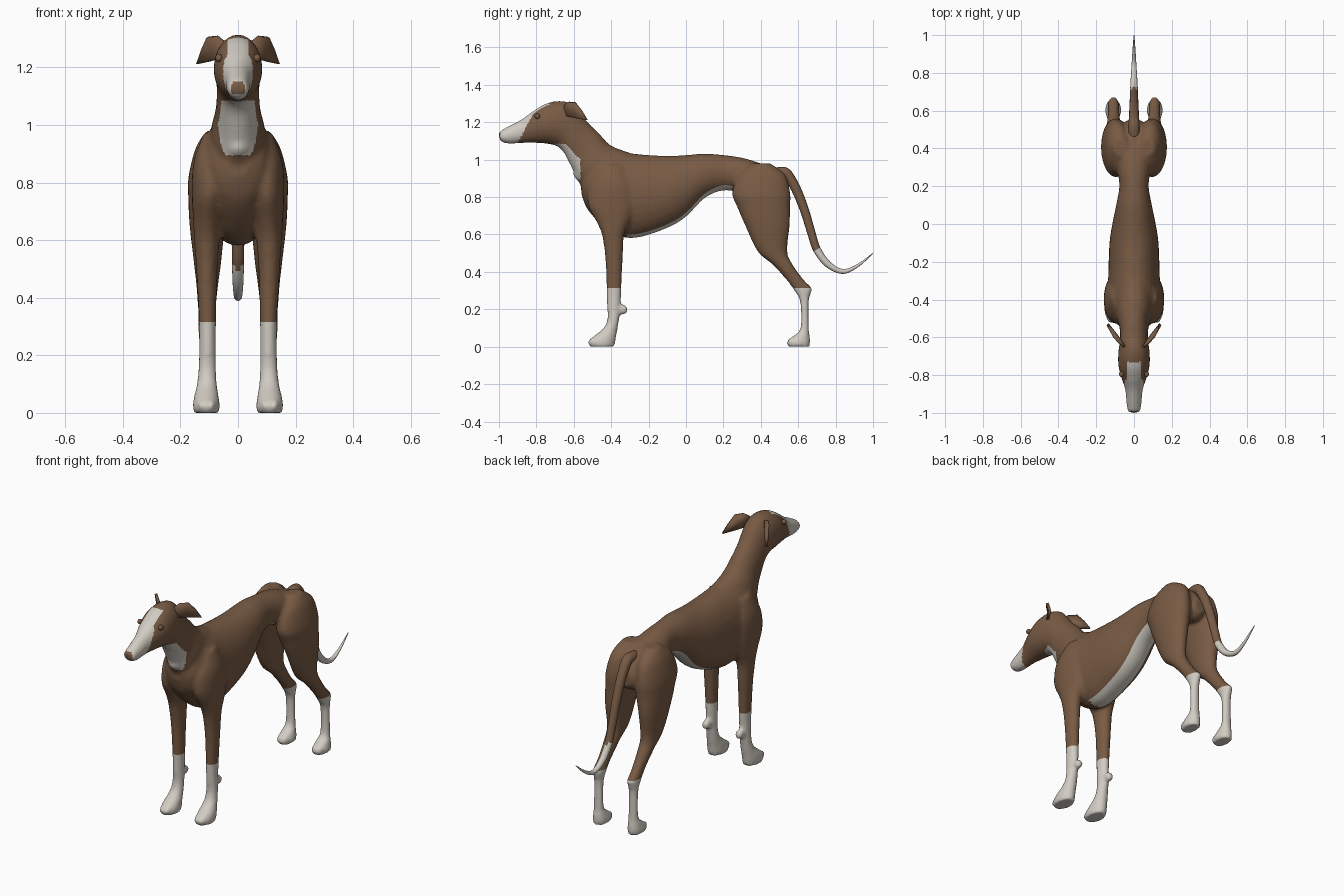
import bpy
import bmesh
import math
from mathutils import Matrix, Vector

cube = bpy.data.objects.get("Cube")
if cube:
    bpy.data.objects.remove(cube)


def make_material(name, color):
    mat = bpy.data.materials.new(name)
    mat.use_nodes = True
    mat.diffuse_color = color
    mat.node_tree.nodes["Principled BSDF"].inputs["Base Color"].default_value = color
    return mat


BROWN, WHITE = 0, 1
materials = [make_material("brown coat", (0.19, 0.105, 0.058, 1)),
             make_material("white markings", (0.64, 0.60, 0.54, 1))]


def spline(rows, steps=5):
    """Smooth interpolation through a list of equally long tuples."""
    result = []
    for i in range(len(rows) - 1):
        a, b, c, d = (rows[max(0, i - 1)], rows[i], rows[i + 1],
                      rows[min(len(rows) - 1, i + 2)])
        for s in range(steps):
            t = s / steps
            result.append([q + 0.5 * t * (r - p + t * (2 * p - 5 * q + 4 * r - v
                           + t * (3 * (q - r) + v - p)))
                           for p, q, r, v in zip(a, b, c, d)])
    result.append(list(rows[-1]))
    return result


def loft(bm, sections, side=1, sides=28):
    """Skin ellipses given by two outline points (y, z), centre x and half width."""
    rings = []
    for py, pz, qy, qz, x, w in spline(sections):
        ring = []
        for k in range(sides):
            a = 2 * math.pi * k / sides
            c, s = math.cos(a) / 2, math.sin(a)
            ring.append(bm.verts.new((side * (x + w * s),
                                      (py + qy) / 2 + (py - qy) * c,
                                      (pz + qz) / 2 + (pz - qz) * c)))
        rings.append(ring)
    for r0, r1 in zip(rings, rings[1:]):
        for k in range(sides):
            n = (k + 1) % sides
            bm.faces.new((r0[k], r0[n], r1[n], r1[k]))
    bm.faces.new(rings[0][::-1])
    bm.faces.new(rings[-1])


def ball(bm, center, scale):
    bmesh.ops.create_uvsphere(bm, u_segments=16, v_segments=10, radius=1,
                              matrix=Matrix.Translation(center) @ Matrix.Diagonal((*scale, 1)))


def add_object(name, bm, smooth=True):
    bmesh.ops.recalc_face_normals(bm, faces=bm.faces[:])
    for face in bm.faces:
        face.smooth = smooth
    mesh = bpy.data.meshes.new(name)
    bm.to_mesh(mesh)
    bm.free()
    for mat in materials:
        mesh.materials.append(mat)
    obj = bpy.data.objects.new(name, mesh)
    bpy.context.collection.objects.link(obj)
    return obj


# Trunk: y, top, bottom, half width
trunk = [(-.56, .90, .82, .04), (-.53, .98, .74, .09), (-.46, 1.05, .66, .122),
         (-.37, 1.045, .595, .138), (-.26, 1.03, .583, .136), (-.1, 1.02, .635, .13),
         (0, 1.025, .695, .115), (.1, 1.032, .795, .095), (.2, 1.025, .835, .078),
         (.3, 1.01, .82, .09), (.4, .98, .78, .1), (.5, .935, .75, .085),
         (.55, .86, .78, .035)]

# Head and neck: top y, top z, bottom y, bottom z, half width
head_and_neck = [(-1, 1.14, -.998, 1.11, .02), (-.99, 1.155, -.985, 1.095, .034),
                 (-.95, 1.178, -.94, 1.085, .04), (-.88, 1.215, -.87, 1.09, .047),
                 (-.82, 1.258, -.8, 1.09, .068), (-.75, 1.299, -.745, 1.085, .083),
                 (-.67, 1.314, -.69, 1.072, .083), (-.6, 1.29, -.655, 1.04, .076),
                 (-.53, 1.205, -.625, .985, .074), (-.46, 1.135, -.595, .925, .08),
                 (-.4, 1.075, -.56, .86, .095), (-.28, 1.03, -.46, .76, .1)]

# Legs: z, front y, back y, centre x, half width
front_leg = [(.97, -.45, -.33, .075, .045), (.87, -.515, -.28, .09, .065),
             (.76, -.525, -.27, .1, .06), (.67, -.48, -.3, .105, .051),
             (.6, -.45, -.33, .108, .044), (.48, -.432, -.338, .108, .036),
             (.32, -.425, -.345, .106, .03), (.22, -.422, -.35, .106, .029),
             (.15, -.42, -.357, .107, .031), (.1, -.44, -.365, .108, .035),
             (.055, -.495, -.373, .11, .043), (.025, -.522, -.378, .11, .047),
             (0, -.515, -.382, .11, .044)]
hind_leg = [(.98, .36, .45, .07, .04), (.92, .28, .53, .085, .062),
            (.82, .247, .558, .095, .077), (.75, .272, .557, .097, .076),
            (.65, .315, .555, .106, .062), (.51, .382, .542, .106, .046),
            (.44, .462, .57, .107, .038), (.36, .535, .628, .108, .031),
            (.315, .568, .672, .109, .03), (.29, .585, .67, .109, .029),
            (.24, .61, .657, .11, .026), (.1, .612, .657, .11, .028),
            (.055, .57, .662, .11, .036), (.025, .54, .664, .11, .042),
            (0, .545, .66, .11, .04)]

coat = bmesh.new()
loft(coat, [(y, t, y, b, 0, w) for y, t, b, w in trunk])
loft(coat, [(ty, tz, by, bz, 0, w) for ty, tz, by, bz, w in head_and_neck])
ball(coat, (0, -.578, .925), (.035, .025, .03))
for side in (1, -1):
    for leg in (front_leg, hind_leg):
        loft(coat, [(f, z, b, z, x, w) for z, f, b, x, w in leg], side)
    # Wrist pad, and toes on every paw
    ball(coat, (side * .106, -.338, .198), (.022, .028, .027))
    for toe_y in (-.495, .568):
        for toe_x in (.09, .11, .13):
            ball(coat, (side * toe_x, toe_y, .025), (.012, .03, .024))

# Fuse the body parts into one smooth skin
body = add_object("body", coat)
remesh = body.modifiers.new("fuse", "REMESH")
remesh.mode = "VOXEL"
remesh.voxel_size = 0.01
relax = body.modifiers.new("relax", "SMOOTH")
relax.factor = 0.5
relax.iterations = 5
bpy.context.view_layer.update()
fused = bpy.data.meshes.new_from_object(
    body.evaluated_get(bpy.context.evaluated_depsgraph_get()))
body.modifiers.clear()


def marking(center, normal):
    """Choose the coat colour from the place on the body."""
    x, y, z = abs(center.x), center.y, center.z
    if z < .315:
        return WHITE
    if y < -.985 and x < .02 and 1.108 < z < 1.15:
        return BROWN
    if z > 1.05 and y < -.9 + (z - 1.09) * .53:
        return WHITE
    if x < .037 and y < -.73 and z > 1.15:
        return WHITE
    if -.72 < y < -.565 - max(0, z - 1) * .9 and .895 < z < 1.085:
        return WHITE
    if x < .055 and -.31 < y < .25 and .57 < z < .87 and normal.z < -.3:
        return WHITE
    return BROWN


# Clean cuts along the marking edges, then colour the faces
bm = bmesh.new()
bm.from_mesh(fused)
cuts = [((0, 0, .315), (0, 0, 1))]
cuts += [((x, 0, 0), (1, 0, 0)) for x in (-.055, -.037, .037, .055)]
for point, direction in cuts:
    bmesh.ops.bisect_plane(bm, geom=bm.verts[:] + bm.edges[:] + bm.faces[:],
                           dist=1e-5, plane_co=point, plane_no=direction)
bm.normal_update()
for face in bm.faces:
    face.smooth = True
    face.material_index = marking(face.calc_center_median(), face.normal)
bm.to_mesh(body.data)
bm.free()

# Tail: y, z, radius along its centre line
tail_line = [Vector(p) for p in [(.46, .925, .03), (.53, .93, .029), (.58, .86, .026),
                                 (.63, .74, .024), (.67, .61, .022), (.70, .52, .021),
                                 (.76, .44, .018), (.84, .402, .013), (.92, .435, .008),
                                 (1, .5, .002)]]
tail_sections = []
for i, (y, z, r) in enumerate(tail_line):
    along = tail_line[min(i + 1, len(tail_line) - 1)] - tail_line[max(i - 1, 0)]
    across = Vector((-along.y, along.x)).normalized() * r
    tail_sections.append((y + across.x, z + across.y, y - across.x, z - across.y, 0, r))
bm = bmesh.new()
loft(bm, tail_sections, sides=16)
for face in bm.faces:
    center = face.calc_center_median()
    face.material_index = WHITE if center.y > .69 and center.z < .52 else BROWN
add_object("tail", bm)

# Folded ears and eyes, one of each per side
for side, label in ((1, "left"), (-1, "right")):
    bm = bmesh.new()
    rim = [bm.verts.new((side * x, y, z)) for x, y, z in
           [(.05, -.65, 1.29), (.075, -.63, 1.308), (.105, -.595, 1.305),
            (.125, -.56, 1.26), (.14, -.53, 1.212), (.1, -.59, 1.222),
            (.06, -.645, 1.235)]]
    hollow = bm.verts.new((side * .088, -.595, 1.265))
    for a, b in zip(rim, rim[1:] + rim[:1]):
        bm.faces.new((a, b, hollow))
    ear = add_object(label + "_ear", bm)
    thickness = ear.modifiers.new("thickness", "SOLIDIFY")
    thickness.thickness = 0.014
    thickness.offset = 0

    bm = bmesh.new()
    ball(bm, (side * .066, -.795, 1.232), (.013, .015, .014))
    add_object(label + "_eye", bm)
